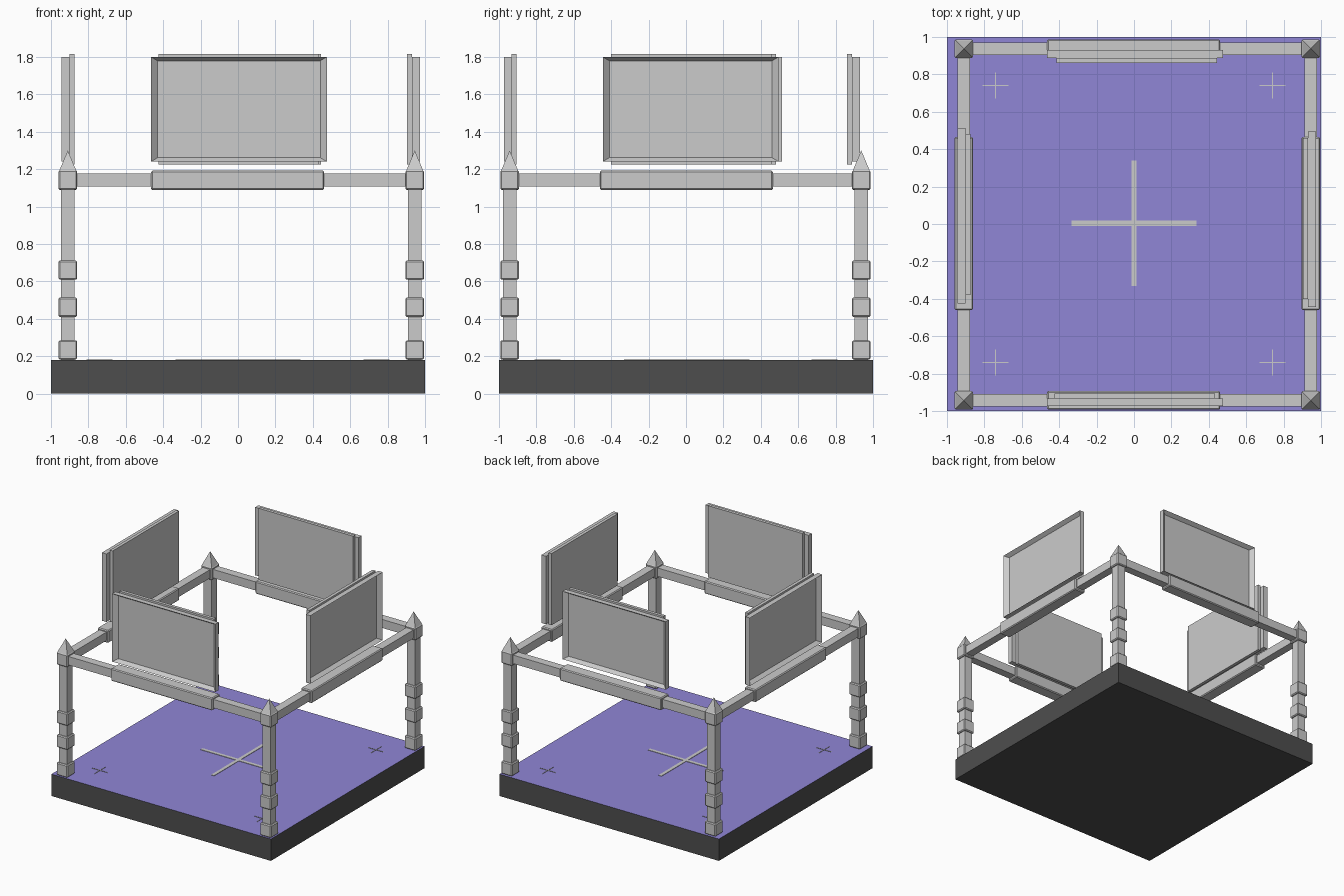
import bpy, bmesh
from math import radians
from mathutils import Matrix, Vector

if "Cube" in bpy.data.objects:
    bpy.data.objects.remove(bpy.data.objects["Cube"])


def material(name, color):
    m = bpy.data.materials.new(name)
    m.diffuse_color = color
    m.use_nodes = True
    m.node_tree.nodes["Principled BSDF"].inputs["Base Color"].default_value = m.diffuse_color
    return m


def make(name, bm):
    mesh = bpy.data.meshes.new(name)
    bm.normal_update()
    bm.to_mesh(mesh)
    bm.free()
    ob = bpy.data.objects.new(name, mesh)
    bpy.context.collection.objects.link(ob)
    return ob


def cube(bm, center, size):
    return bmesh.ops.create_cube(
        bm, size=1, matrix=Matrix.Translation(center) @ Matrix.Diagonal((*size, 1)))


def box(name, center, size, bevel=0):
    bm = bmesh.new()
    cube(bm, center, size)
    ob = make(name, bm)
    if bevel:
        mod = ob.modifiers.new("chamfer", 'BEVEL')
        mod.width, mod.segments = bevel, 1
    return ob


# Dark plinth with a coloured floor on top
base = box("floor_base", (0, 0, 0.09), (2, 2, 0.18))
base.data.materials.append(material("dark", (0.076, 0.076, 0.076, 1)))
base.data.materials.append(material("purple", (0.28, 0.24, 0.67, 1)))
for p in base.data.polygons:
    p.material_index = 1 if p.normal.z > 0.9 else 0


# Floor markings: large centre cross and small corner crosses
def cross(name, x, y, length, width):
    bm = bmesh.new()
    cube(bm, (x, y, 0.181), (length, width, 0.004))
    cube(bm, (x, y, 0.181), (width, length, 0.004))
    make(name, bm)


cross("centre_cross", 0, 0.004, 0.67, 0.028)
for x in (-0.74, 0.74):
    for y in (-0.74, 0.74):
        cross("corner_cross", x, y, 0.14, 0.004)

# Corner posts with collars and pyramid caps
XL, XR, YF, YB = -0.91, 0.945, -0.943, 0.937
for x in (XL, XR):
    for y in (YF, YB):
        box("post_shaft", (x, y, 0.64), (0.072, 0.072, 0.92))
        for z in (0.233, 0.462, 0.66, 1.142):
            box("post_collar", (x, y, z), (0.1, 0.1, 0.103), 0.007)
        bm = bmesh.new()
        bmesh.ops.create_cone(
            bm, cap_ends=True, segments=4, radius1=0.09 * 0.5 ** 0.5, radius2=0, depth=0.107,
            matrix=Matrix.Translation((x, y, 1.246)) @ Matrix.Rotation(radians(45), 4, 'Z'))
        make("post_cap", bm)

# Top rails with thicker padded middles
for y in (YF, YB):
    box("rail", ((XL + XR) / 2, y, 1.142), (XR - XL, 0.068, 0.07))
    box("rail_sleeve", (-0.002, y, 1.14), (0.925, 0.1, 0.103), 0.007)
for x in (XL, XR):
    box("rail", (x, (YF + YB) / 2, 1.142), (0.068, YB - YF, 0.07))
    box("rail_sleeve", (x, 0.002, 1.14), (0.1, 0.925, 0.103), 0.007)


# Hanging boards: recessed tray facing outward, plain backing facing inward
def board(side, angle, split, tray_shift, back_shift):
    rot = Matrix.Rotation(radians(angle), 4, 'Z')
    bm = bmesh.new()
    cube(bm, (tray_shift, -split - 0.021, 1.52), (0.94, 0.042, 0.56))
    bm.normal_update()
    front = min(bm.faces, key=lambda f: f.calc_center_median().y)
    bmesh.ops.inset_region(bm, faces=[front], thickness=0.003)
    c = Vector((tray_shift, -split - 0.01, 1.52))
    for v in front.verts:
        sx = 1 if v.co.x > c.x else -1
        sz = 1 if v.co.z > c.z else -1
        v.co = c + Vector((sx * 0.435, 0, sz * 0.259))
    bm.transform(rot)
    make(side + "_board_tray", bm)
    bm = bmesh.new()
    cube(bm, (back_shift, -split + 0.013, 1.52), (0.86, 0.026, 0.59))
    bm.transform(rot)
    make(side + "_board_backing", bm)


board("front", 0, 0.932, 0.005, 0.004)
board("right", 90, 0.930, 0.025, 0.030)
board("back", 180, 0.888, -0.005, -0.015)
board("left", 270, 0.901, -0.044, -0.050)
